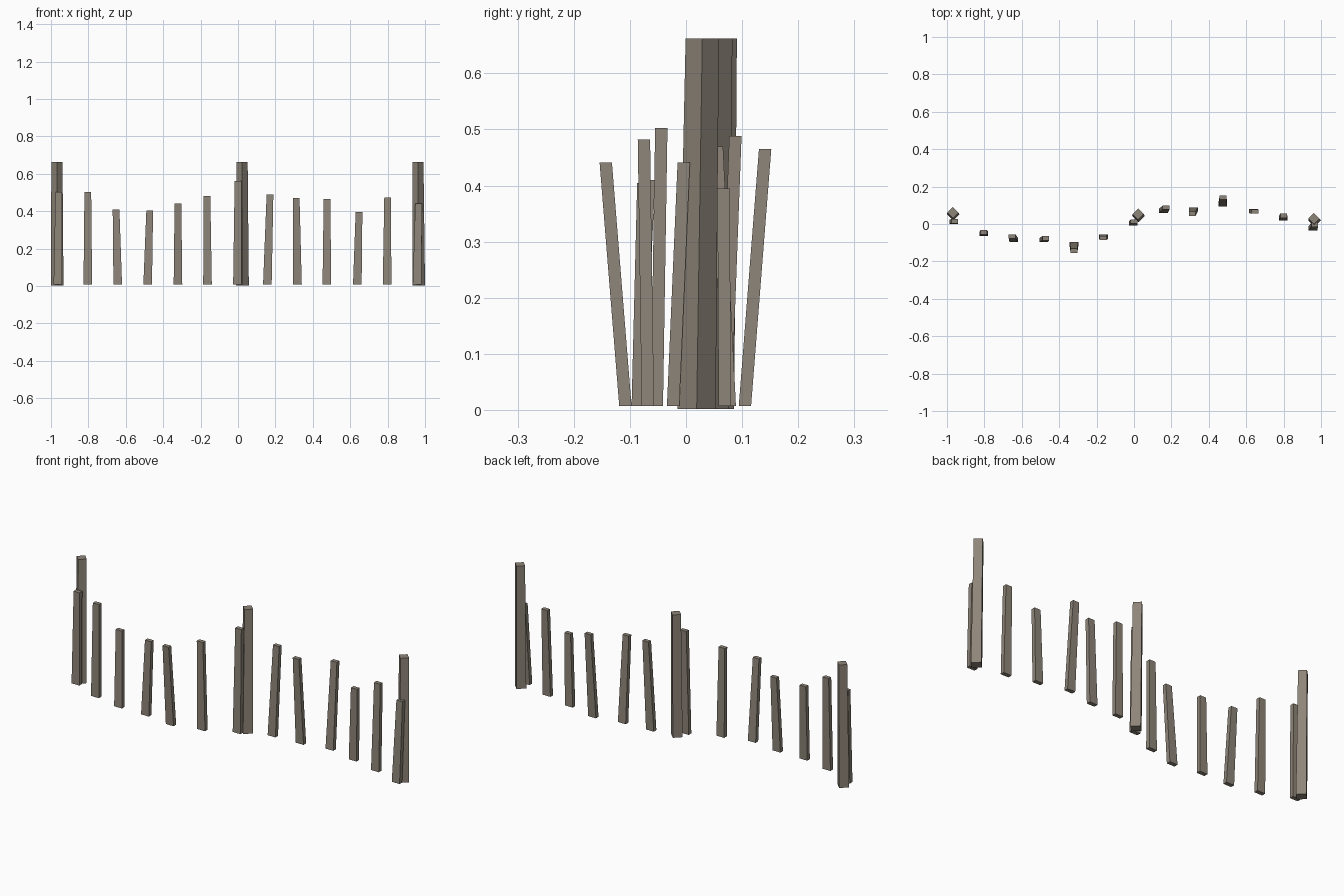
import bpy
import bmesh
from math import radians, cos, sin

cube = bpy.data.objects.get("Cube")
if cube:
    bpy.data.objects.remove(cube)

wood = bpy.data.materials.new("weathered wood")
wood.use_nodes = True
colour = (0.27, 0.235, 0.19, 1)
wood.diffuse_color = colour
wood.node_tree.nodes["Principled BSDF"].inputs["Base Color"].default_value = colour


def stake(name, bottom, top, size_bottom, size_top, turn=0):
    """Four-sided tapering, leaning stake with level ends."""
    bm = bmesh.new()
    bmesh.ops.create_cube(bm, size=1)
    c, s = cos(radians(turn)), sin(radians(turn))
    for v in bm.verts:
        centre, size = (top, size_top) if v.co.z > 0 else (bottom, size_bottom)
        x, y = v.co.x * size[0], v.co.y * size[1]
        v.co = (centre[0] + x * c - y * s, centre[1] + x * s + y * c, centre[2])
    mesh = bpy.data.meshes.new(name)
    bm.to_mesh(mesh)
    bm.free()
    mesh.materials.append(wood)
    bpy.context.collection.objects.link(bpy.data.objects.new(name, mesh))


# Tall square posts, set cornerwise: bottom x, y, top x, y
posts = [(-.967, .052, -.968, .061), (.024, .043, .022, .053), (.966, .019, .962, .029)]
for i, (bx, by, tx, ty) in enumerate(posts):
    stake(f"post_{i + 1}", (bx, by, .002), (tx, ty, .662), (.048, .048), (.042, .042), 45)

# Loose flat pickets: bottom x, y, top x, y, height
pickets = [
    (-.963, .012, -.958, .015, .502), (-.803, -.052, -.803, -.044, .503),
    (-.643, -.085, -.652, -.066, .410), (-.483, -.086, -.472, -.076, .405),
    (-.321, -.108, -.321, -.143, .441), (-.163, -.068, -.166, -.075, .482),
    (-.003, .003, 0, .013, .562), (.157, .070, .171, .088, .488),
    (.318, .078, .311, .055, .470), (.475, .105, .476, .141, .465),
    (.638, .069, .647, .067, .395), (.797, .030, .800, .044, .472),
    (.957, -.023, .966, -.004, .441),
]
for i, (bx, by, tx, ty, height) in enumerate(pickets):
    stake(f"picket_{i + 1}", (bx, by, .007), (tx, ty, height), (.046, .022), (.036, .022))
